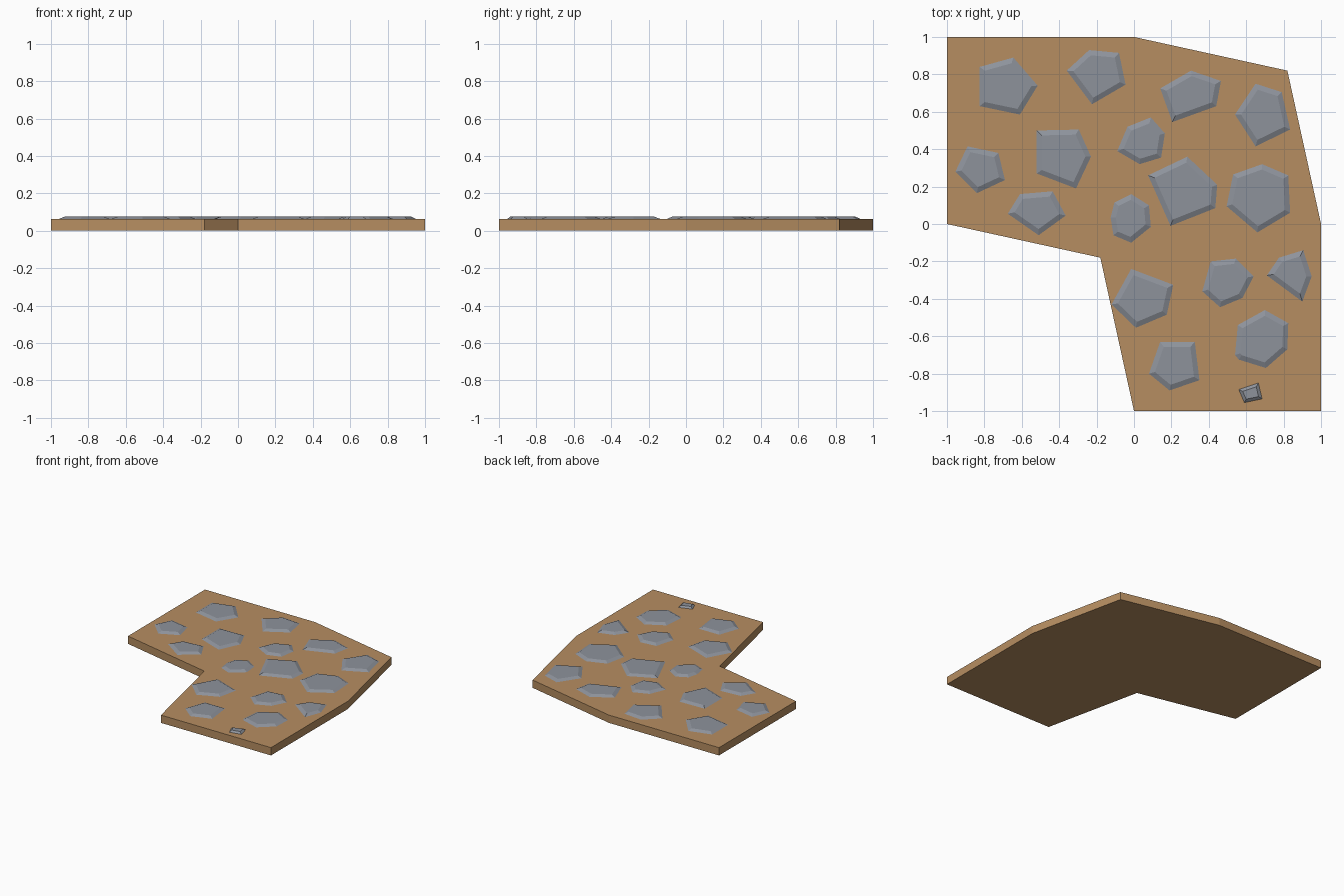
import bpy, bmesh

if "Cube" in bpy.data.objects:
    bpy.data.objects.remove(bpy.data.objects["Cube"])

SLAB_TOP = 0.064
STONE_TOP = 0.077
BEVEL = 0.027


def material(name, color):
    m = bpy.data.materials.new(name)
    m.diffuse_color = color
    m.use_nodes = True
    m.node_tree.nodes["Principled BSDF"].inputs["Base Color"].default_value = m.diffuse_color
    return m


EARTH = material("earth", (0.47, 0.27, 0.12, 1))
STONE = material("stone", (0.27, 0.29, 0.33, 1))


def make_object(name, bm, mat):
    me = bpy.data.meshes.new(name)
    bm.normal_update()
    bm.to_mesh(me)
    bm.free()
    me.materials.append(mat)
    ob = bpy.data.objects.new(name, me)
    bpy.context.collection.objects.link(ob)


def flat_face(bm, outline, z):
    # outlines are listed clockwise, so reverse them to face up
    return bm.faces.new([bm.verts.new((x, y, z)) for x, y in reversed(outline)])


# Ground slab: cornering path tile
bm = bmesh.new()
base = flat_face(bm, [(-1, 1), (0, 1), (0.82, 0.82), (1, 0), (1, -1),
                      (0, -1), (-0.18, -0.18), (-1, 0)], 0)
top = bmesh.ops.extrude_face_region(bm, geom=[base], use_keep_orig=True)
bmesh.ops.translate(bm, vec=(0, 0, SLAB_TOP),
                    verts=[v for v in top["geom"] if isinstance(v, bmesh.types.BMVert)])
bmesh.ops.recalc_face_normals(bm, faces=bm.faces)
make_object("path_ground", bm, EARTH)


def stone(name, *outline, bevel=BEVEL):
    # Paving stone: outline on the slab with a raised, inset flat top
    bm = bmesh.new()
    face = flat_face(bm, outline, SLAB_TOP)
    bm.normal_update()
    bmesh.ops.inset_individual(bm, faces=[face], thickness=bevel, use_even_offset=True)
    for v in face.verts:
        v.co.z = STONE_TOP
    make_object(name, bm, STONE)


# Back row
stone("stone_back_1", (-.825, .84), (-.645, .89), (-.515, .74), (-.61, .585), (-.825, .63))
stone("stone_back_2", (-.36, .82), (-.24, .93), (-.08, .915), (-.045, .745), (-.225, .64))
stone("stone_back_3", (.14, .725), (.305, .82), (.465, .765), (.44, .63), (.205, .545))
stone("stone_back_4", (.54, .585), (.65, .75), (.79, .705), (.835, .505), (.65, .415))

# Middle rows
stone("stone_mid_1", (-.955, .28), (-.89, .415), (-.725, .38), (-.69, .235), (-.84, .165))
stone("stone_mid_2", (-.52, .5), (-.295, .505), (-.23, .36), (-.31, .19), (-.52, .27))
stone("stone_mid_3", (-.09, .39), (-.035, .52), (.09, .57), (.165, .485), (.145, .355), (.03, .32))
stone("stone_mid_4", (-.675, .055), (-.61, .16), (-.435, .175), (-.365, .045), (-.51, -.06))
stone("stone_mid_5", (-.125, .035), (-.105, .115), (-.015, .16), (.08, .1), (.09, -.015),
      (-.015, -.1), (-.11, -.06))
stone("stone_mid_6", (.075, .26), (.285, .36), (.445, .21), (.435, .085), (.195, -.01))
stone("stone_mid_7", (.495, .095), (.53, .265), (.685, .32), (.825, .26), (.835, .06), (.66, -.045))

# Front rows
stone("stone_front_1", (-.12, -.43), (-.015, -.24), (.21, -.325), (.175, -.485), (.01, -.555))
stone("stone_front_2", (.365, -.36), (.41, -.2), (.545, -.185), (.64, -.28), (.58, -.395), (.46, -.445))
stone("stone_front_3", (.71, -.275), (.775, -.18), (.905, -.14), (.95, -.28), (.9, -.415))
stone("stone_front_4", (.54, -.7), (.555, -.54), (.7, -.46), (.825, -.53), (.82, -.67),
      (.705, -.77), (.56, -.725))
stone("stone_front_5", (.08, -.8), (.14, -.63), (.325, -.63), (.35, -.835), (.19, -.89))
stone("stone_front_6", (.56, -.885), (.665, -.85), (.685, -.935), (.59, -.955), bevel=.016)
